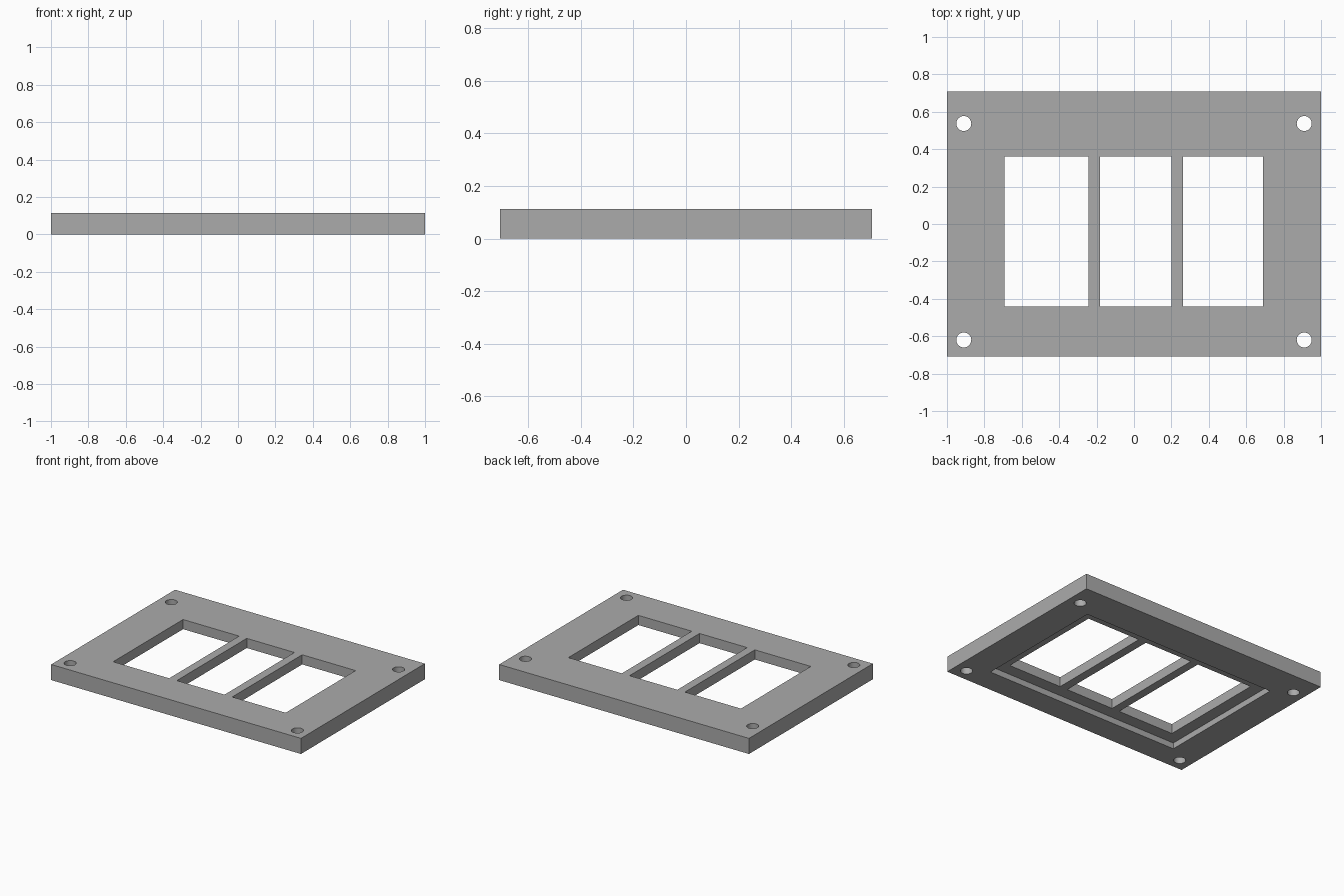
import bpy
import math

cube = bpy.data.objects.get("Cube")
if cube:
    bpy.data.objects.remove(cube, do_unlink=True)

THICK = 0.113
LEDGE = 0.043

grey = bpy.data.materials.new("plain grey")
grey.use_nodes = True
colour = (0.41, 0.41, 0.41, 1)
grey.diffuse_color = colour
grey.node_tree.nodes["Principled BSDF"].inputs["Base Color"].default_value = colour


def box(name, x0, x1, y0, y1, z0, z1):
    bpy.ops.mesh.primitive_cube_add(
        size=1, location=((x0 + x1) / 2, (y0 + y1) / 2, (z0 + z1) / 2))
    ob = bpy.context.object
    ob.name = name
    ob.scale = (x1 - x0, y1 - y0, z1 - z0)
    bpy.ops.object.transform_apply(location=True, rotation=False, scale=True)
    ob.data.materials.append(grey)
    return ob


def cut(target, cutter):
    mod = target.modifiers.new(cutter.name, "BOOLEAN")
    mod.object = cutter
    mod.operation = "DIFFERENCE"
    mod.solver = "EXACT"
    bpy.context.view_layer.objects.active = target
    bpy.ops.object.modifier_apply(modifier=mod.name)
    bpy.data.objects.remove(cutter, do_unlink=True)


# Main plate
plate = box("frame_plate", -1, 1, -0.708, 0.708, 0, THICK)

# Shallow recess on the underside
cut(plate, box("recess_cutter", -0.78, 0.78, -0.53, 0.455, -0.1, LEDGE))

# Three windows, leaving two slim bars between them
for x0, x1 in ((-0.692, -0.243), (-0.182, 0.2), (0.262, 0.69)):
    cut(plate, box("window_cutter", x0, x1, -0.44, 0.36, -0.1, 0.3))

# Screw hole near each corner
for x in (-0.91, 0.91):
    for y in (-0.62, 0.537):
        bpy.ops.mesh.primitive_cylinder_add(
            vertices=32, radius=0.04, depth=0.5, location=(x, y, 0))
        hole = bpy.context.object
        hole.name = "hole_cutter"
        hole.data.materials.append(grey)
        cut(plate, hole)

# Smooth hole walls, crisp edges everywhere else
bpy.ops.object.select_all(action="DESELECT")
plate.select_set(True)
bpy.context.view_layer.objects.active = plate
bpy.ops.object.shade_smooth_by_angle(angle=math.radians(30))
